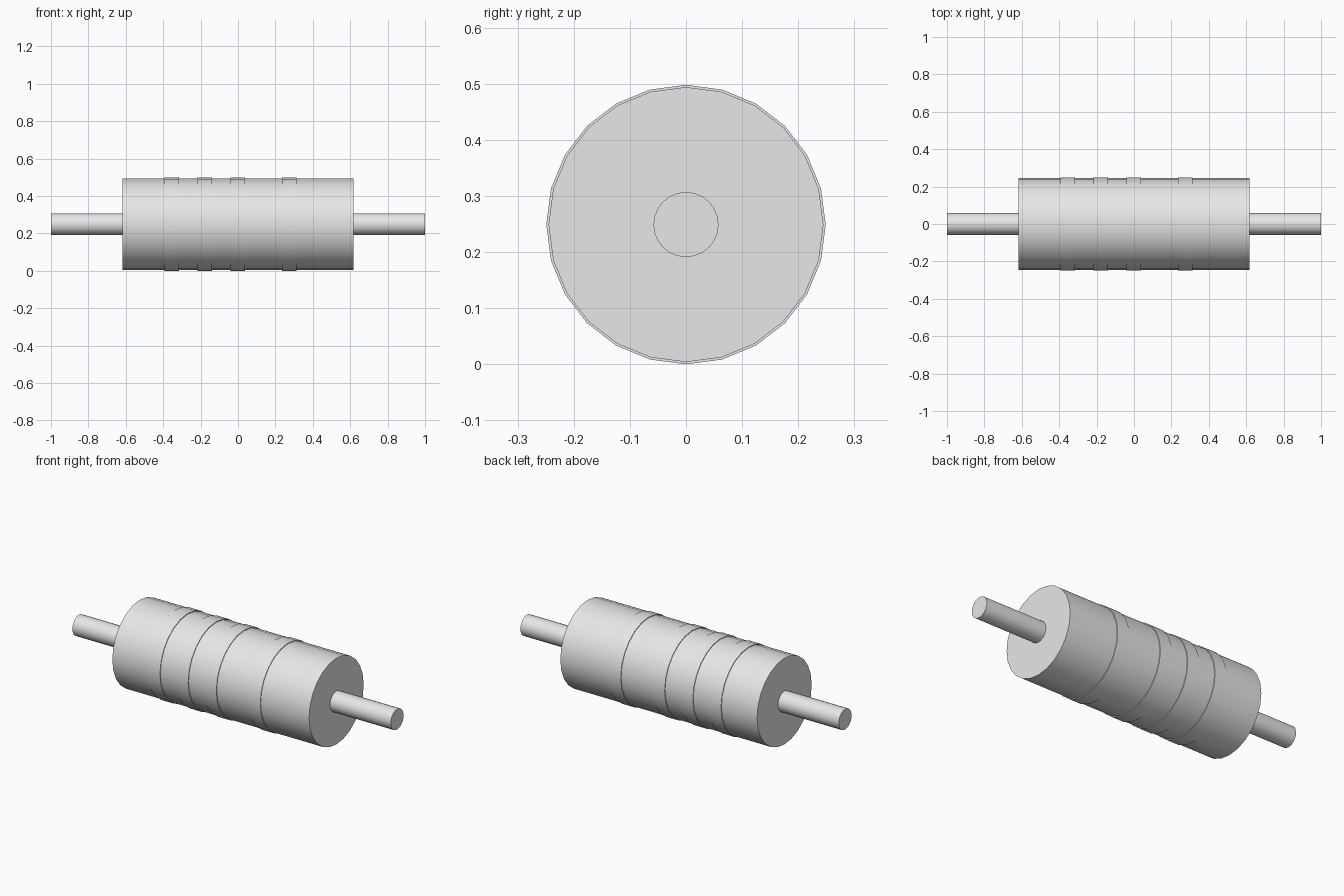
import bpy
import math

cube = bpy.data.objects.get("Cube")
if cube:
    bpy.data.objects.remove(cube, do_unlink=True)

AXIS_Z = 0.249
SIDES = 24

# One plain grey for every part
grey = bpy.data.materials.new("light_grey")
grey.use_nodes = True
colour = (0.8, 0.8, 0.8, 1)
grey.diffuse_color = colour
grey.node_tree.nodes["Principled BSDF"].inputs["Base Color"].default_value = colour


def rod(name, x_start, x_end, radius):
    """Capped cylinder lying along x, with smooth sides and sharp rims."""
    bpy.ops.mesh.primitive_cylinder_add(
        vertices=SIDES, radius=radius, depth=x_end - x_start,
        location=((x_start + x_end) / 2, 0, AXIS_Z),
        rotation=(0, math.pi / 2, 0))
    obj = bpy.context.object
    obj.name = name
    obj.data.materials.append(grey)
    bpy.ops.object.shade_smooth_by_angle(angle=math.radians(30))
    return obj


# Main cylinder
BODY_HALF = 0.618
rod("body", -BODY_HALF, BODY_HALF, 0.245)

# Slightly raised bands, unevenly spaced
BAND_HALF = 0.039
for i, x in enumerate((-0.355, -0.178, -0.001, 0.275)):
    rod(f"band_{i + 1}", x - BAND_HALF, x + BAND_HALF, AXIS_Z)

# Wire leads at both ends
rod("right_lead", -1, -BODY_HALF, 0.058)
rod("left_lead", BODY_HALF, 1, 0.058)
